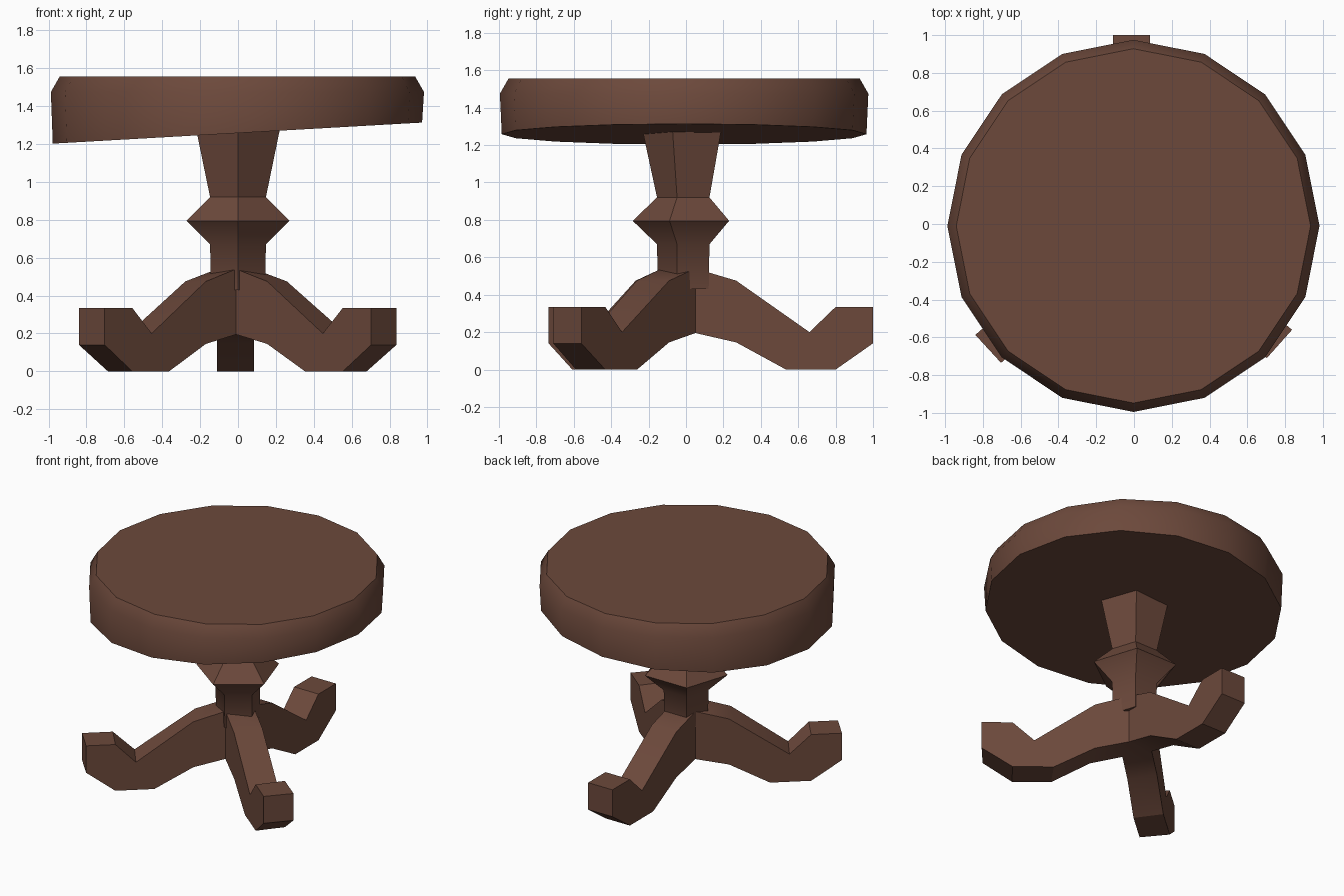
import bpy, bmesh, math
from mathutils import Vector

if "Cube" in bpy.data.objects:
    bpy.data.objects.remove(bpy.data.objects["Cube"])

wood = bpy.data.materials.new("dark brown wood")
wood.diffuse_color = (0.150, 0.066, 0.044, 1)
wood.use_nodes = True
wood.node_tree.nodes["Principled BSDF"].inputs["Base Color"].default_value = wood.diffuse_color


def finish(name, bm, smooth_angle):
    bmesh.ops.recalc_face_normals(bm, faces=bm.faces)
    me = bpy.data.meshes.new(name)
    bm.to_mesh(me)
    bm.free()
    ob = bpy.data.objects.new(name, me)
    bpy.context.collection.objects.link(ob)
    me.materials.append(wood)
    bpy.ops.object.select_all(action='DESELECT')
    ob.select_set(True)
    bpy.context.view_layer.objects.active = ob
    bpy.ops.object.shade_smooth_by_angle(angle=math.radians(smooth_angle))
    return ob


def lathe(name, rings, sides, centre=(0, 0), tilt=0.0, smooth_angle=40):
    """Stack of (radius, z) rings; tilt slopes the first ring along x."""
    bm = bmesh.new()
    loops = []
    for i, (r, z) in enumerate(rings):
        loop = []
        for k in range(sides):
            a = -math.pi / 2 + 2 * math.pi * k / sides
            x, y = r * math.cos(a), r * math.sin(a)
            loop.append(bm.verts.new((x + centre[0], y + centre[1],
                                      z + (tilt * x if i == 0 else 0))))
        loops.append(loop)
    for lo, hi in zip(loops, loops[1:]):
        for k in range(sides):
            n = (k + 1) % sides
            bm.faces.new((lo[k], lo[n], hi[n], hi[k]))
    bm.faces.new(loops[0][::-1])
    bm.faces.new(loops[-1])
    return finish(name, bm, smooth_angle)


# round top: chamfered rim, sloping underside
lathe("table_top", [(0.975, 1.258), (0.985, 1.475), (0.938, 1.557)], 16,
      centre=(-0.003, -0.01), tilt=0.057)

# five-sided turned column
lathe("column", [(0.15, 0.43), (0.155, 0.67), (0.285, 0.795),
                 (0.155, 0.92), (0.235, 1.29)], 5)

# leg side profile: (fraction along the leg, height)
PROFILE = [(0, 0.54), (0.23, 0.475), (0.642, 0.20), (0.79, 0.335), (1, 0.335),
           (1, 0.14), (0.79, 0), (0.51, 0), (0.23, 0.145), (0, 0.195)]

# triangular hub corners; each leg grows from one side of the triangle
FRONT, RIGHT, LEFT = (-0.01, -0.13), (0.085, 0.05), (-0.11, 0.05)
LEGS = [(RIGHT, (0.085, 1.0), LEFT, (-0.11, 1.0)),
        (FRONT, (0.703, -0.71), RIGHT, (0.837, -0.56)),
        (LEFT, (-0.84, -0.587), FRONT, (-0.704, -0.735))]

bm = bmesh.new()
for a0, a1, b0, b1 in LEGS:
    rows = []
    for p, q in ((a0, a1), (b0, b1)):
        p, q = Vector(p), Vector(q)
        rows.append([bm.verts.new((*p.lerp(q, t), z)) for t, z in PROFILE])
    A, B = rows
    bm.faces.new(A)
    bm.faces.new(B[::-1])
    for i in range(len(PROFILE) - 1):
        bm.faces.new((A[i], A[i + 1], B[i + 1], B[i]))
# hub caps
for z in (0.54, 0.195):
    bm.faces.new([bm.verts.new((*p, z)) for p in (FRONT, RIGHT, LEFT)])
bmesh.ops.remove_doubles(bm, verts=bm.verts, dist=0.0005)
finish("three_legs", bm, 20)
